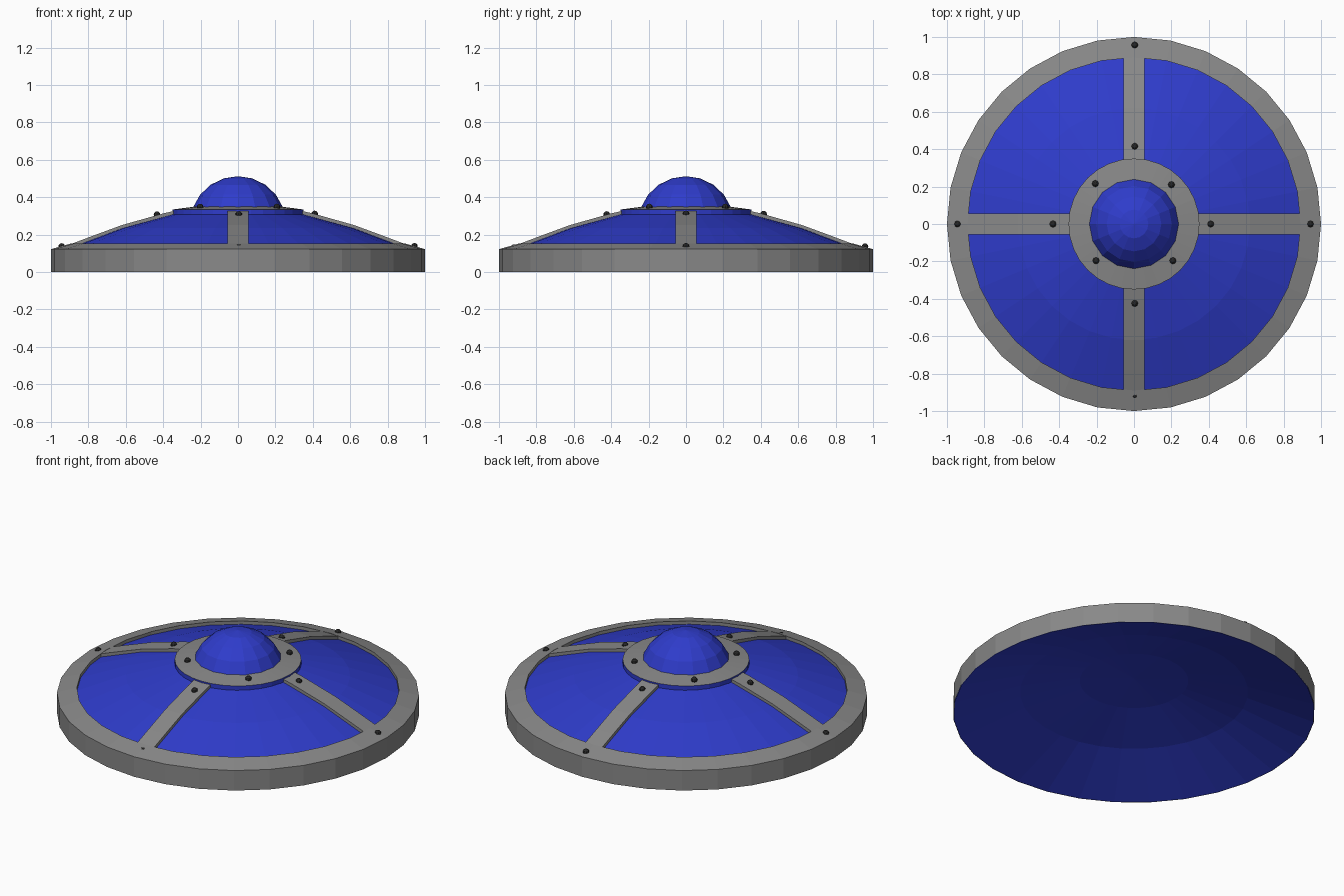
import bpy, bmesh
from math import cos, sin, pi
from mathutils import Matrix

if "Cube" in bpy.data.objects:
    bpy.data.objects.remove(bpy.data.objects["Cube"])


def material(name, rgb):
    m = bpy.data.materials.new(name)
    m.diffuse_color = (*rgb, 1)
    m.use_nodes = True
    m.node_tree.nodes["Principled BSDF"].inputs["Base Color"].default_value = m.diffuse_color
    return m


BLUE = material("blue_paint", (0.028, 0.045, 0.6))
GREY = material("grey_metal", (0.25, 0.25, 0.25))
DARK = material("dark_bolt", (0.02, 0.02, 0.02))


def finish(name, bm, mat):
    me = bpy.data.meshes.new(name)
    bm.to_mesh(me)
    bm.free()
    me.materials.append(mat)
    ob = bpy.data.objects.new(name, me)
    bpy.context.collection.objects.link(ob)
    return ob


def lathe(name, profile, n, mat):
    """Revolve (radius, z) points, listed bottom/outside to top/inside."""
    bm = bmesh.new()
    rings = []
    for r, z in profile:
        if r == 0:
            rings.append([bm.verts.new((0, 0, z))] * n)
        else:
            rings.append([bm.verts.new((r * cos(2 * pi * i / n), r * sin(2 * pi * i / n), z))
                          for i in range(n)])
    for a, b in zip(rings, rings[1:]):
        for i in range(n):
            j = (i + 1) % n
            bm.faces.new(list(dict.fromkeys([a[i], a[j], b[j], b[i]])))
    return finish(name, bm, mat)


# Thick shield: shallow hollow underside, gently coned painted face
under = [(0, 0.215), (0.3, 0.2), (0.63, 0.13), (0.998, 0)]
face = [(0.97, 0.1), (0.89, 0.133), (0.62, 0.235), (0.35, 0.308), (0, 0.335)]
lathe("shield_body", under + face, 32, BLUE)

# Outer metal rim with a raised inner lip
lathe("rim", [(1, 0), (1, 0.122), (0.89, 0.153), (0.89, 0.125)], 32, GREY)

# Central boss: blue base, grey collar, domed cap
lathe("boss_base", [(0.35, 0.29), (0.35, 0.334)], 32, BLUE)
lathe("boss_collar", [(0.35, 0.334), (0.22, 0.351)], 32, GREY)
R, zc = 0.257, 0.255
cap = [(R * cos(a), zc + R * sin(a)) for a in [0.36 + k * (pi / 2 - 0.36) / 4 for k in range(4)]]
lathe("boss_cap", cap + [(0, zc + R)], 16, BLUE)

# Four raised straps following the slope of the face
strap = [(0.3, 0.336), (0.4, 0.313), (0.62, 0.251), (0.78, 0.192), (0.91, 0.143)]
for k, side in enumerate(("right", "back", "left", "front")):
    bm = bmesh.new()
    w = 0.056
    secs = [[bm.verts.new(p) for p in ((r, -w, z - 0.03), (r, -w, z), (r, w, z), (r, w, z - 0.03))]
            for r, z in strap]
    for a, b in zip(secs, secs[1:]):
        for i in range(3):
            bm.faces.new((a[i], b[i], b[i + 1], a[i + 1]))
    bm.transform(Matrix.Rotation(k * pi / 2, 4, "Z"))
    finish(side + "_strap", bm, GREY)

# Bolts on the rim, straps and collar
bolts = [(0.004, 0.957, 0.135), (-0.943, 0, 0.136), (0.943, 0, 0.137), (0.004, -0.918, 0.13),
         (0.004, 0.415, 0.309), (-0.433, 0, 0.306), (0.41, 0, 0.31), (0.004, -0.424, 0.307),
         (-0.207, 0.216, 0.347), (0.2, 0.21, 0.347), (-0.203, -0.196, 0.347), (0.208, -0.196, 0.347)]
for i, p in enumerate(bolts):
    bm = bmesh.new()
    bmesh.ops.create_uvsphere(bm, u_segments=8, v_segments=6, radius=0.018,
                              matrix=Matrix.Translation(p))
    finish("bolt_%02d" % (i + 1), bm, DARK)
